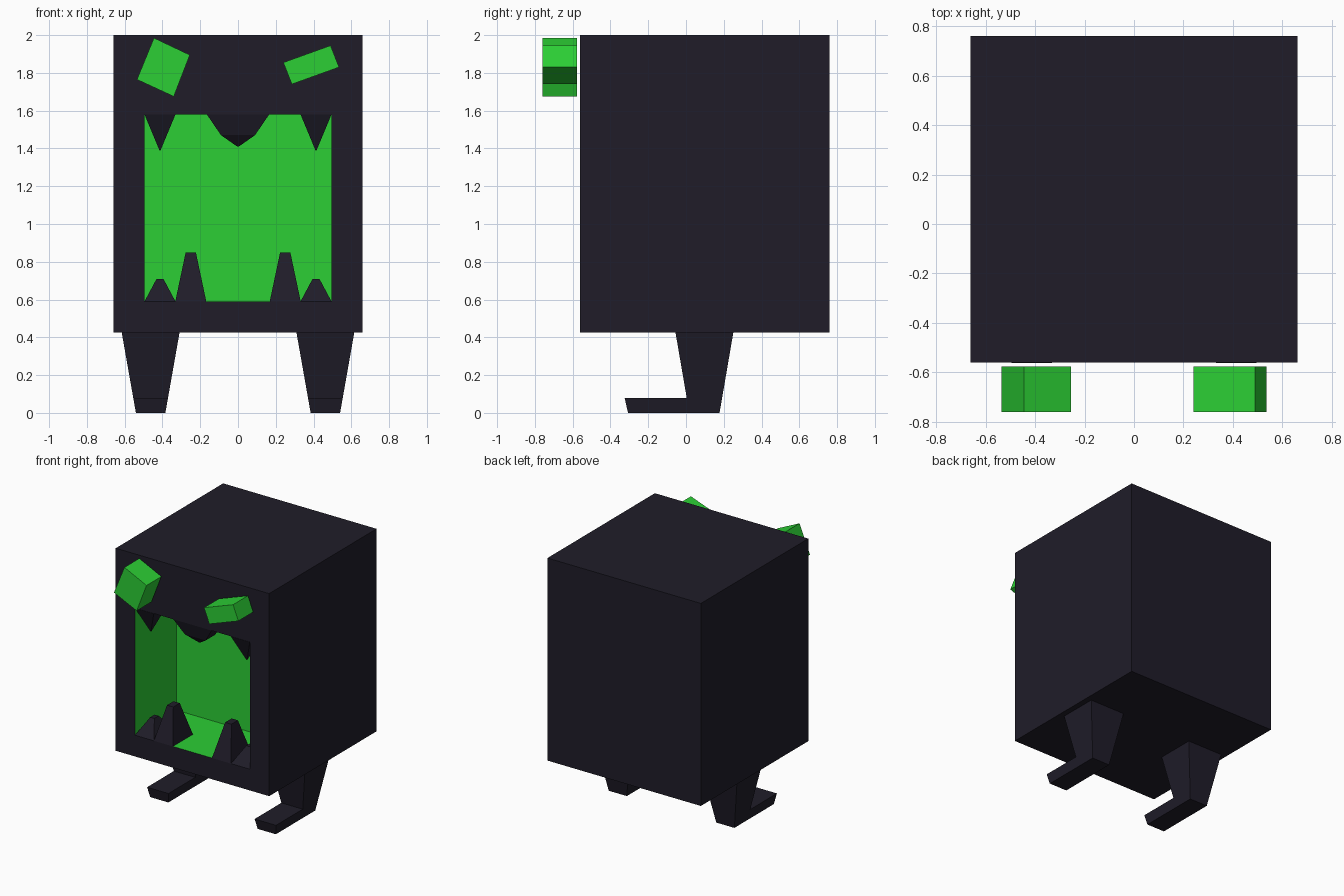
import bpy, bmesh

if "Cube" in bpy.data.objects:
    bpy.data.objects.remove(bpy.data.objects["Cube"])


def material(name, rgb):
    m = bpy.data.materials.new(name)
    m.diffuse_color = (*rgb, 1)
    m.use_nodes = True
    m.node_tree.nodes["Principled BSDF"].inputs["Base Color"].default_value = m.diffuse_color
    return m


DARK = material("dark", (0.014, 0.012, 0.022))
GREEN = material("green", (0.025, 0.62, 0.035))


def finish(name, bm, *mats):
    bmesh.ops.recalc_face_normals(bm, faces=bm.faces)
    me = bpy.data.meshes.new(name)
    bm.to_mesh(me)
    bm.free()
    for m in mats:
        me.materials.append(m)
    ob = bpy.data.objects.new(name, me)
    bpy.context.collection.objects.link(ob)
    return ob


def loft(name, rings, mat):
    """Bridge a list of four-point rings and cap both ends."""
    bm = bmesh.new()
    rows = [[bm.verts.new(p) for p in ring] for ring in rings]
    for a, b in zip(rows, rows[1:]):
        for i in range(4):
            j = (i + 1) % 4
            bm.faces.new((a[i], a[j], b[j], b[i]))
    bm.faces.new(rows[0])
    bm.faces.new(rows[-1])
    return finish(name, bm, mat)


def rect(cx, cy, z, hx, hy):
    return [(cx - hx, cy - hy, z), (cx + hx, cy - hy, z),
            (cx + hx, cy + hy, z), (cx - hx, cy + hy, z)]


# Body: box with a mouth inset into its front and pushed inwards
bm = bmesh.new()
bmesh.ops.create_cube(bm, size=1)
for v in bm.verts:
    v.co = (v.co.x * 1.32, v.co.y * 1.32 + 0.10, v.co.z * 1.575 + 1.2125)
front = min(bm.faces, key=lambda f: f.calc_center_median().y)
bmesh.ops.inset_region(bm, faces=[front], thickness=0.165, use_even_offset=True)
for v in front.verts:
    if v.co.z > 1.2:
        v.co.z = 1.58
new = bmesh.ops.extrude_discrete_faces(bm, faces=[front])["faces"][0]
bmesh.ops.translate(bm, verts=new.verts, vec=(0, 0.51, 0))
new.material_index = 1
for e in new.edges:
    for f in e.link_faces:
        f.material_index = 1
finish("body", bm, DARK, GREEN)

# Teeth and legs, one set per side
for side, s in (("left", -1), ("right", 1)):
    loft(f"lower_large_tooth_{side}", [rect(s * 0.25, -0.437, 0.59, 0.082, 0.123),
                                       rect(s * 0.25, -0.437, 0.85, 0.027, 0.04)], DARK)
    loft(f"lower_small_tooth_{side}", [rect(s * 0.413, -0.437, 0.59, 0.082, 0.123),
                                       rect(s * 0.413, -0.437, 0.71, 0.018, 0.027)], DARK)
    loft(f"upper_tooth_{side}", [rect(s * 0.413, -0.48, 1.58, 0.082, 0.082),
                                 rect(s * 0.413, -0.48, 1.39, 0.003, 0.003)], DARK)
    x = s * 0.4625
    loft(f"leg_{side}", [rect(x, 0.0975, 0, 0.078, 0.08),
                         rect(x, 0.0975, 0.425, 0.153, 0.153)], DARK)
    # Foot: bar running forward from the ankle
    loft(f"foot_{side}", [[(x - 0.078, y0, 0), (x + 0.078, y0, 0),
                           (x + 0.092, y1, 0.08), (x - 0.092, y1, 0.08)]
                          for y0, y1 in ((-0.307, -0.325), (0.018, 0.004))], DARK)

# Middle upper tooth: blunt two-step point
loft("upper_middle_tooth", [rect(0, -0.47, 1.58, 0.165, 0.09),
                            rect(0, -0.47, 1.47, 0.09, 0.055),
                            rect(0, -0.47, 1.41, 0.004, 0.004)], DARK)

# Eyes: tilted blocks floating just ahead of the face
eyes = {"left_eye": [(-0.445, 1.985), (-0.255, 1.895), (-0.34, 1.675), (-0.535, 1.765)],
        "right_eye": [(0.49, 1.945), (0.535, 1.83), (0.285, 1.74), (0.24, 1.855)]}
for name, pts in eyes.items():
    loft(name, [[(x, y, z) for x, z in pts] for y in (-0.76, -0.577)], GREEN)
